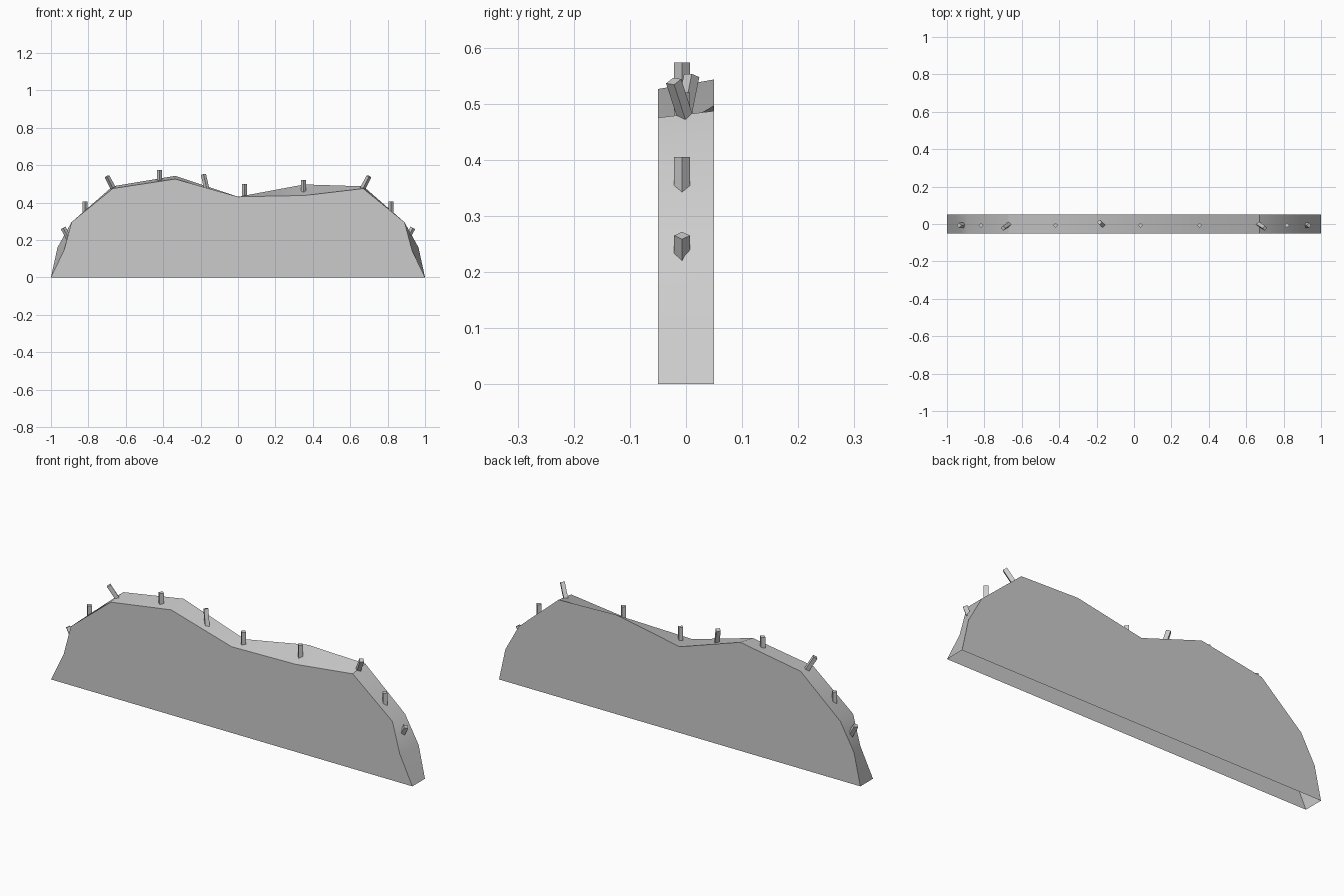
import bpy, math
from mathutils import Vector

if "Cube" in bpy.data.objects:
    bpy.data.objects.remove(bpy.data.objects["Cube"])

# Ridge outline: (x front, z front, x back, z back), left to right
PROFILE = [
    (-1, 0, -1, 0), (-0.93, 0.145, -0.965, 0.16), (-0.89, 0.295, -0.89, 0.295),
    (-0.67, 0.475, -0.67, 0.487), (-0.335, 0.526, -0.335, 0.543), (0, 0.431, 0, 0.431),
    (0.355, 0.438, 0.355, 0.497), (0.67, 0.475, 0.67, 0.487),
    (0.89, 0.295, 0.89, 0.295), (0.93, 0.145, 0.965, 0.16), (1, 0, 1, 0),
]
HALF = 0.05


def build_ridge():
    n = len(PROFILE)
    front = [(p[0], -HALF, p[1]) for p in PROFILE]
    back = [(p[2], HALF, p[3]) for p in PROFILE]
    faces = [tuple(range(n - 1, -1, -1)), tuple(range(n, 2 * n))]
    faces += [(i, i + 1, n + i + 1, n + i) for i in range(n - 1)]  # underside stays open
    mesh = bpy.data.meshes.new("ridge_wall")
    mesh.from_pydata(front + back, [], faces)
    obj = bpy.data.objects.new("ridge_wall", mesh)
    bpy.context.collection.objects.link(obj)
    bpy.ops.object.select_all(action='DESELECT')
    bpy.context.view_layer.objects.active = obj
    obj.select_set(True)
    bpy.ops.object.mode_set(mode='EDIT')
    bpy.ops.mesh.select_all(action='SELECT')
    bpy.ops.mesh.normals_make_consistent(inside=False)
    bpy.ops.object.mode_set(mode='OBJECT')
    bpy.ops.object.shade_smooth_by_angle(angle=math.radians(30))


def stake(name, base, top):
    # four-sided peg with its corners facing front, back, left and right
    a, b = Vector(base), Vector(top)
    d = b - a
    bpy.ops.mesh.primitive_cylinder_add(vertices=4, radius=0.014, depth=d.length,
                                        location=(a + b) / 2)
    obj = bpy.context.object
    obj.name = name
    obj.rotation_mode = 'QUATERNION'
    obj.rotation_quaternion = Vector((0, 0, 1)).rotation_difference(d)


build_ridge()

# Upright stakes: (x, top height)
Y = -0.007
for x, z in [(-0.818, 0.405), (-0.42, 0.573), (0.035, 0.50), (0.35, 0.52), (0.818, 0.405)]:
    stake("upright_stake", (x, Y, z - 0.1), (x, Y, z))

# Leaning stakes mirrored on both shoulders and both ends
for s in (-1, 1):
    stake("shoulder_stake", (s * 0.66, 0.003, 0.462), (s * 0.70, -0.022, 0.54))
    stake("end_stake", (s * 0.90, Y, 0.20), (s * 0.935, Y, 0.265))

# Single stake leaning backward
stake("back_leaning_stake", (-0.164, -0.008, 0.46), (-0.185, 0.010, 0.55))
